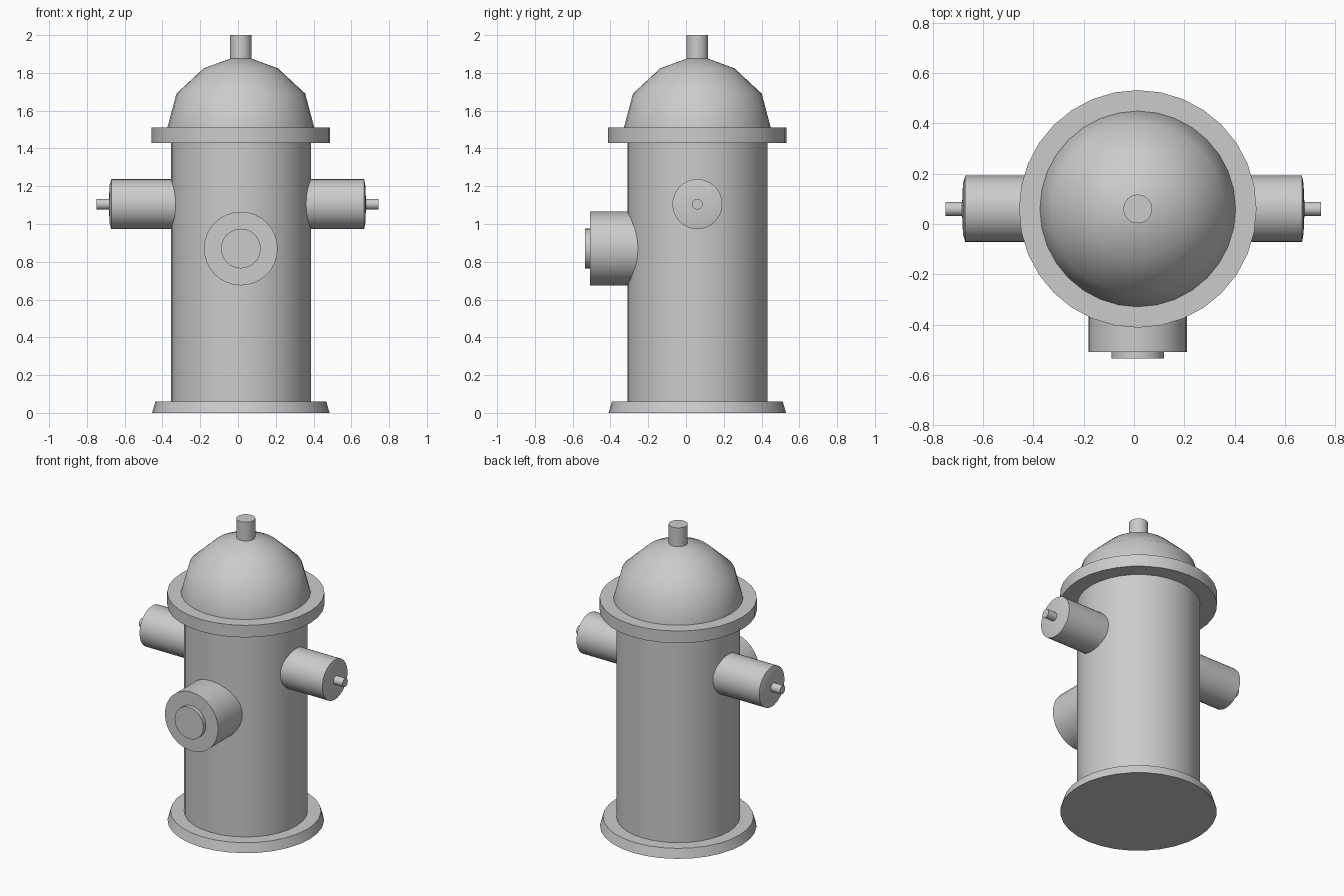
import bpy, bmesh
from math import cos, sin, tau, radians
from mathutils import Vector

if "Cube" in bpy.data.objects:
    bpy.data.objects.remove(bpy.data.objects["Cube"])

CX, CY = 0.015, 0.06   # vertical axis of the barrel


def lathe(name, profile, origin, axis=(0, 0, 1), sides=32):
    """Revolve (radius, height) points around an axis through origin, closing both ends."""
    bm = bmesh.new()
    rot = Vector((0, 0, 1)).rotation_difference(Vector(axis))
    o = Vector(origin)
    rings = []
    for r, h in profile:
        rings.append([bm.verts.new(o + rot @ Vector((r * sin(tau * i / sides),
                                                     r * cos(tau * i / sides), h)))
                      for i in range(sides)])
    for a, b in zip(rings, rings[1:]):
        for i in range(sides):
            j = (i + 1) % sides
            bm.faces.new((a[i], a[j], b[j], b[i]))
    bm.faces.new(rings[0])
    bm.faces.new(rings[-1])
    bmesh.ops.recalc_face_normals(bm, faces=bm.faces)
    mesh = bpy.data.meshes.new(name)
    bm.to_mesh(mesh)
    bm.free()
    obj = bpy.data.objects.new(name, mesh)
    bpy.context.collection.objects.link(obj)
    bpy.ops.object.select_all(action='DESELECT')
    obj.select_set(True)
    bpy.context.view_layer.objects.active = obj
    bpy.ops.object.shade_smooth_by_angle(angle=radians(40))
    return obj


# Upright parts: foot, barrel, flange, domed bonnet and top nut
up = (CX, CY, 0)
lathe("base_plate", [(0.47, 0), (0.452, 0.061)], up)
lathe("barrel", [(0.371, 0.03), (0.371, 1.46)], up)
lathe("flange", [(0.472, 1.43), (0.472, 1.51)], up)
lathe("bonnet", [(0.389, 1.50), (0.389, 1.51), (0.341, 1.69),
                 (0.197, 1.824), (0.05, 1.878)], up)
lathe("top_nut", [(0.057, 1.84), (0.057, 2.0)], up)

# Side outlets with slightly bulged ends and small nuts
for side, sx, shift in (("left", -1, 0.004), ("right", 1, -0.002)):
    at, axis = (0, CY, 1.105), (sx, 0, 0)
    lathe(side + "_outlet", [(0.132, 0.2), (0.132, 0.669 + shift / 2),
                             (0.10, 0.676 + shift), (0.03, 0.679 + shift)], at, axis)
    lathe(side + "_outlet_nut", [(0.028, 0.6), (0.028, 0.745 + shift)], at, axis)

# Large front outlet with its cap disc
front = (CX, 0, 0.87)
lathe("front_outlet", [(0.195, 0.1), (0.195, 0.508)], front, (0, -1, 0))
lathe("front_outlet_cap", [(0.105, 0.45), (0.105, 0.534)], front, (0, -1, 0))
